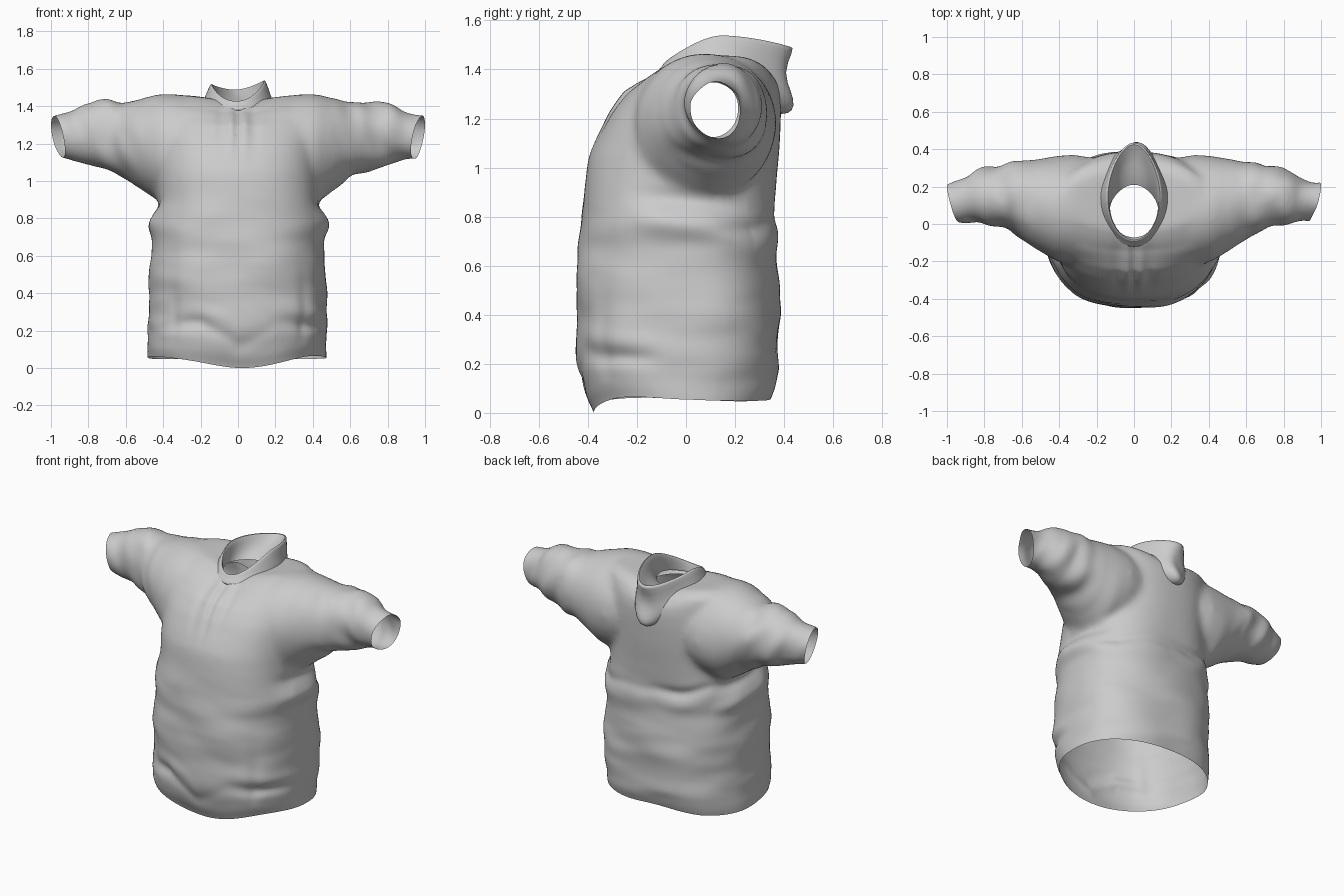
import bpy, bmesh
from math import sin, cos, pi, exp, tau
from mathutils import Vector, noise

if "Cube" in bpy.data.objects:
    bpy.data.objects.remove(bpy.data.objects["Cube"])


def spow(v, e):
    return (abs(v) ** e) * (1 if v >= 0 else -1)


def loft(bm, rings, caps=True):
    """Skin a list of closed point rings; optionally cap both ends."""
    loops = [[bm.verts.new(p) for p in r] for r in rings]
    n = len(loops[0])
    for a, b in zip(loops, loops[1:]):
        for i in range(n):
            j = (i + 1) % n
            bm.faces.new((a[i], a[j], b[j], b[i]))
    if caps:
        bm.faces.new(loops[0][::-1])
        bm.faces.new(loops[-1])


def make_object(name, bm):
    bmesh.ops.recalc_face_normals(bm, faces=bm.faces)
    me = bpy.data.meshes.new(name)
    bm.to_mesh(me)
    bm.free()
    ob = bpy.data.objects.new(name, me)
    bpy.context.collection.objects.link(ob)
    bpy.context.view_layer.objects.active = ob
    ob.select_set(True)
    return ob


def bump(v, centre, width):
    return exp(-((v - centre) / width) ** 2)


def ramp(v):
    return min(1, max(0, v))


# torso sections: z, half width, front y, back y
TORSO = [(-.10, .47, -.36, .32), (.04, .475, -.375, .335), (.10, .48, -.415, .36),
         (.18, .48, -.44, .378), (.40, .475, -.445, .382), (.60, .465, -.44, .375),
         (.74, .465, -.435, .37), (.82, .455, -.43, .36), (.90, .435, -.42, .367),
         (1.05, .43, -.395, .377), (1.13, .43, -.36, .382), (1.22, .43, -.31, .387),
         (1.31, .43, -.24, .387), (1.38, .43, -.17, .375), (1.43, .41, -.10, .34),
         (1.46, .36, -.03, .28)]
# sleeve sections: x, front y, back y, bottom z, top z
SLEEVE = [(.15, -.20, .34, .95, 1.42), (.32, -.22, .37, .89, 1.465), (.42, -.20, .365, .88, 1.465),
          (.50, -.15, .35, .94, 1.445), (.60, -.085, .335, 1.015, 1.425), (.68, -.035, .325, 1.05, 1.43),
          (.76, -.01, .305, 1.07, 1.425), (.84, .005, .28, 1.09, 1.405), (.90, .012, .245, 1.11, 1.375),
          (.97, .02, .22, 1.12, 1.345), (1.08, .02, .22, 1.12, 1.345)]

bm = bmesh.new()
N = 64
rings = []
for z, w, yf, yb in TORSO:
    ring = []
    for i in range(N):
        s, c = sin(tau * i / N), cos(tau * i / N)
        y = spow(s, .82)
        yc = 0 if yf < -.1 else (yf + yb) / 2
        ring.append((w * spow(c, .82), yc + y * (yb - yc if y > 0 else yc - yf), z))
    rings.append(ring)
loft(bm, rings)
for side in (-1, 1):
    loft(bm, [[(side * x, (y0 + y1) / 2 + (y1 - y0) / 2 * cos(tau * i / 40),
                (z0 + z1) / 2 + (z1 - z0) / 2 * sin(tau * i / 40)) for i in range(40)]
              for x, y0, y1, z0, z1 in SLEEVE])
shirt = make_object("shirt_body_and_sleeves", bm)

# fuse torso and sleeves into one cloth skin
m = shirt.modifiers.new("fuse", 'REMESH')
m.mode = 'VOXEL'
m.voxel_size = .016
m = shirt.modifiers.new("relax", 'SMOOTH')
m.factor, m.iterations = .5, 22
for m in list(shirt.modifiers):
    bpy.ops.object.modifier_apply(modifier=m.name)

# open the hem, cuffs and neck
bm = bmesh.new()
bm.from_mesh(shirt.data)
cuts = [((0, 0, .055), (0, 0, -1))] + [((s * .962, .12, 1.23), (s, -.3, -.2)) for s in (-1, 1)]
for co, no in cuts:
    bmesh.ops.bisect_plane(bm, geom=bm.verts[:] + bm.edges[:] + bm.faces[:],
                           plane_co=co, plane_no=no, clear_outer=True)
neck = [f for f in bm.faces if f.calc_center_median().z > 1.25 and
        (f.calc_center_median().x / .145) ** 2 + ((f.calc_center_median().y - .09) / .18) ** 2 < 1]
bmesh.ops.delete(bm, geom=neck, context='FACES')

# folds, pocket and hem shape
bm.normal_update()
moves = []
for v in bm.verts:
    x, y, z = v.co
    ax = abs(x)
    front, back = ramp(-y / .15), ramp(y / .15)
    torso = ramp((.55 - ax) / .1)
    # patchy strength so folds fade in and out
    patch = ramp(.55 + .9 * noise.noise(Vector((x * 3.1 + 5, y * 3.1, z * 3.1))))
    low = ramp((1 - z) / .3)
    d = .010 * noise.noise(Vector((x * 3, y * 3, z * 5))) * torso * (.5 + low)
    d += .007 * noise.noise(Vector((x * 4 + z * 3, y * 4, z * 11))) * low
    d += .022 * noise.noise(Vector((x * 9 + z * 3, y * 5 + 7, z * 5))) * ramp((ax - .5) / .15)
    # pleats under the collar
    pleat = front * bump(z, 1.32, .14)
    d += pleat * (.010 * bump(ax, .035, .02) - .010 * bump(x, 0, .015) - .007 * bump(ax, .09, .025))
    # pouch pocket edges
    pocket = ramp((.65 - z) / .3) * ramp((z - .12) / .08)
    d -= front * pocket * .013 * bump(ax, .35, .03) * patch
    # gathered hem
    zc = .15 + .09 * ramp(ax / .2) - .14 * max(0, ax - .25) + .03 * noise.noise(Vector((x * 6, 1, 2)))
    d -= front * .022 * bump(z, zc, .035) * patch
    d += front * .006 * bump(z, zc + .08, .04) * patch
    # waist folds at the sides and across the back
    sidew = ramp((ax - .36) / .08) * torso * ramp((y + .25) / .15)
    d += sidew * (.020 * bump(z, .76 - .15 * y, .05) - .014 * bump(z, .87 - .1 * y, .035))
    zb = .80 - .10 * x + .05 * noise.noise(Vector((x * 4, 3, 1)))
    d += back * torso * patch * (.008 * bump(z, zb - .08, .04) - .018 * bump(z, zb, .03))
    dz = -.035 * bump(x, 0, .19) * ramp((z - 1.3) / .1)
    t = ramp(1 - (z - .055) / .2)
    if y < 0:
        dz -= .055 * t * bump(x, 0, .24)
    dz += .009 * t * sin(7 * x + 6 * y)
    moves.append((v, v.normal * d + Vector((0, 0, dz))))
for v, o in moves:
    v.co += o
lowest = min(v.co.z for v in bm.verts)
for v in bm.verts:
    v.co.z -= lowest * max(0, 1 - v.co.z / .3)
bm.to_mesh(shirt.data)
bm.free()
bpy.ops.object.shade_smooth_by_angle(angle=pi / 4)
shirt.select_set(False)

# collar and hood: half width, front y, side y, back y, front z, side z, back z
HOOD = [(.13, -.072, .07, .21, 1.375, 1.40, 1.40), (.128, -.075, .09, .27, 1.39, 1.45, 1.43),
        (.13, -.08, .12, .37, 1.41, 1.505, 1.455), (.14, -.085, .14, .435, 1.43, 1.535, 1.50),
        (.15, -.092, .14, .44, 1.425, 1.525, 1.48), (.17, -.10, .14, .405, 1.41, 1.47, 1.38),
        (.185, -.12, .14, .43, 1.39, 1.435, 1.30), (.19, -.125, .15, .435, 1.38, 1.41, 1.25),
        (.18, -.115, .15, .41, 1.37, 1.385, 1.215), (.16, -.09, .14, .355, 1.35, 1.37, 1.22)]
bm = bmesh.new()
rings = []
for k, (w, yf, ys, yb, zf, zs, zb) in enumerate(HOOD):
    ring = []
    for i in range(48):
        a = tau * i / 48
        s, c = sin(a), cos(a)
        pinch = 1 - .16 * max(0, c) ** 2
        y = ys + (yb - ys if c > 0 else ys - yf) * c
        z = zs + ((zb if c > 0 else zf) - zs) * abs(c) ** (1.7 if c > 0 else 1.5)
        fold = .014 * sin(5 * a + k) * max(0, c) * (k > 4)
        ring.append((w * s * pinch, y + fold, z + .012 * s * max(0, 1 - abs(k - 3) / 3)))
    rings.append(ring)
loft(bm, rings, caps=False)
hood = make_object("collar_and_folded_hood", bm)
m = hood.modifiers.new("soften", 'SUBSURF')
m.levels = m.render_levels = 1
bpy.ops.object.shade_smooth_by_angle(angle=pi / 3)
